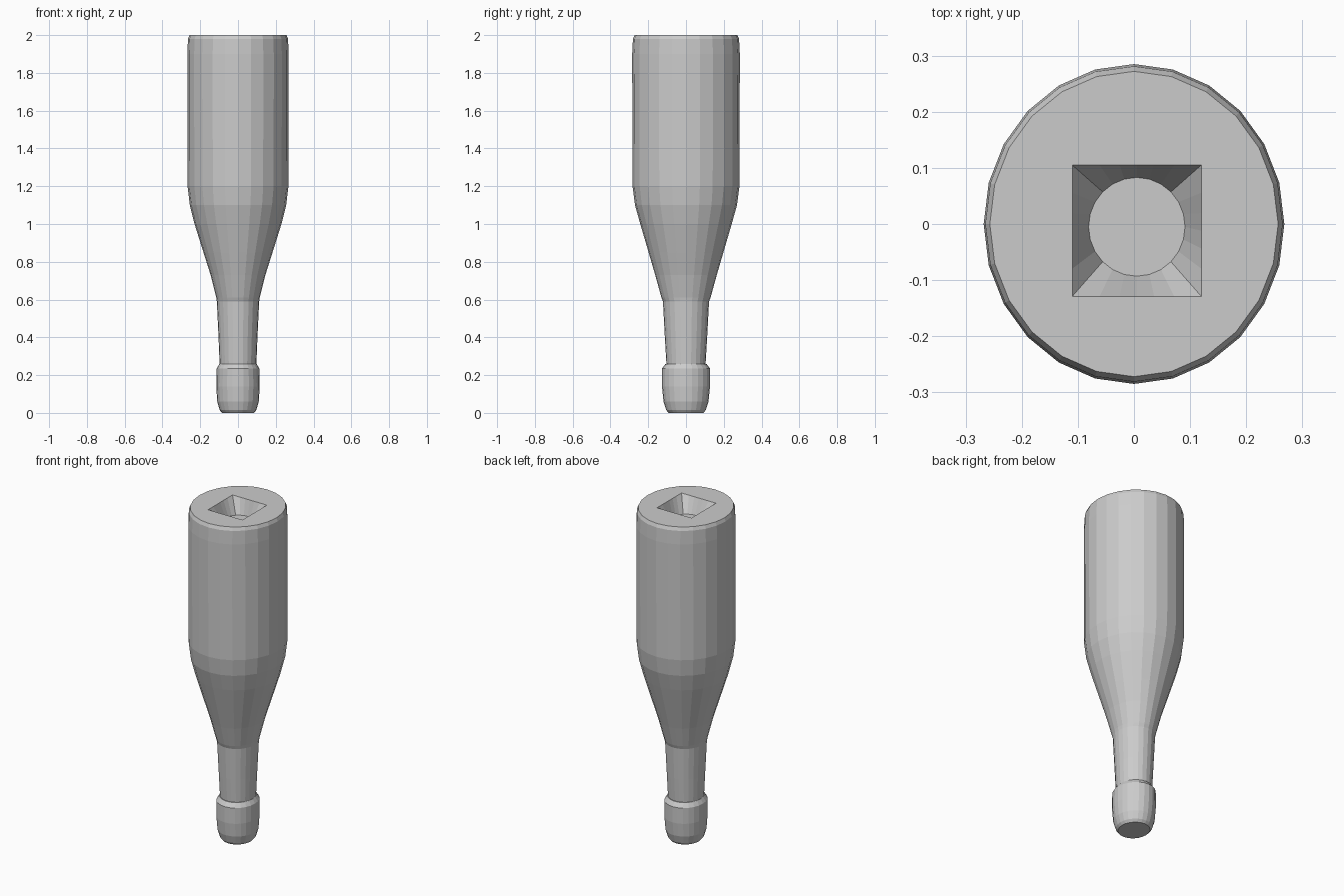
import bpy, bmesh
from math import sin, cos, pi

if "Cube" in bpy.data.objects:
    bpy.data.objects.remove(bpy.data.objects["Cube"])

SIDES = 24


def ring(bm, z, rx, ry, cx=0.0, cy=0.0, square=False):
    """One horizontal ring of vertices, elliptical or projected to a rectangle."""
    verts = []
    for i in range(SIDES):
        a = 2 * pi * i / SIDES
        k = 1 / max(abs(cos(a)), abs(sin(a))) if square else 1
        verts.append(bm.verts.new((cx + rx * k * cos(a), cy + ry * k * sin(a), z)))
    return verts


def loft(name, sections):
    """Skin a stack of rings and cap both ends, flat shaded."""
    bm = bmesh.new()
    rings = [ring(bm, *s) for s in sections]
    for a, b in zip(rings, rings[1:]):
        for i in range(SIDES):
            j = (i + 1) % SIDES
            bm.faces.new((a[i], a[j], b[j], b[i]))
    bm.faces.new(list(reversed(rings[0])))
    bm.faces.new(rings[-1])
    bmesh.ops.recalc_face_normals(bm, faces=bm.faces[:])
    mesh = bpy.data.meshes.new(name)
    bm.to_mesh(mesh)
    bm.free()
    obj = bpy.data.objects.new(name, mesh)
    bpy.context.collection.objects.link(obj)
    return obj


# Inverted bottle: neck, shoulder, body, then the recess in its base
loft("bottle_body", [
    (0.20, 0.095, 0.10),
    (0.40, 0.103, 0.112),
    (0.59, 0.112, 0.122),
    (0.61, 0.115, 0.130),
    (0.73, 0.145, 0.163),
    (0.85, 0.183, 0.198),
    (1.00, 0.230, 0.242),
    (1.10, 0.255, 0.270),
    (1.20, 0.267, 0.283),
    (1.90, 0.268, 0.285),
    (1.98, 0.265, 0.281),
    (2.00, 0.257, 0.272),
    (2.00, 0.115, 0.117, 0.005, -0.012, True),
    (1.91, 0.086, 0.088, 0.005, -0.005),
])

# Thick collar around the mouth
loft("bottle_lip", [
    (0.00, 0.085, 0.092),
    (0.015, 0.097, 0.105),
    (0.06, 0.110, 0.119),
    (0.14, 0.115, 0.127),
    (0.235, 0.113, 0.127),
    (0.26, 0.098, 0.108),
])
